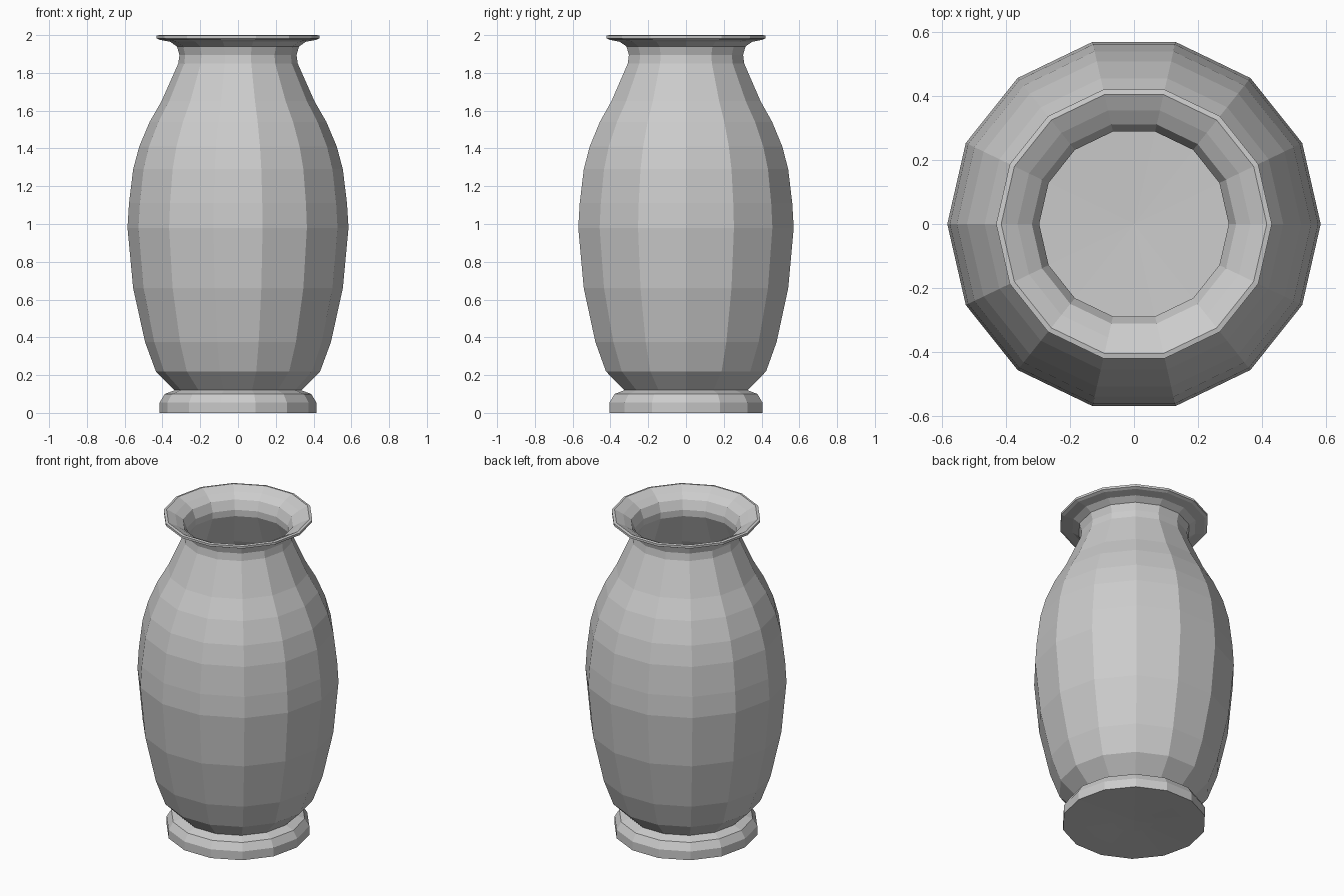
import bpy, bmesh
from math import cos, sin, tau

SIDES = 14

# Closed section (radius, height): underside, outer wall, lip, inner wall, inner floor
PROFILE = [
    (0, 0.015), (0.12, 0.012), (0.28, 0.005), (0.415, 0),
    (0.415, 0.055), (0.388, 0.10), (0.335, 0.12),
    (0.435, 0.22), (0.492, 0.375), (0.555, 0.66), (0.585, 0.98),
    (0.577, 1.11), (0.555, 1.29), (0.523, 1.41), (0.468, 1.54),
    (0.405, 1.65), (0.316, 1.85), (0.31, 1.895), (0.323, 1.94),
    (0.36, 1.965), (0.415, 1.975), (0.432, 1.983), (0.432, 1.997), (0.416, 2.0),
    (0.365, 1.975), (0.32, 1.945), (0.297, 1.89), (0.297, 1.85),
    (0.385, 1.65), (0.45, 1.53), (0.535, 1.29), (0.565, 0.98),
    (0.535, 0.66), (0.47, 0.375), (0.415, 0.23), (0.31, 0.14), (0, 0.13),
]


def lathe(name, profile, sides):
    bm = bmesh.new()
    rings = []
    for r, z in profile:
        n = 1 if r == 0 else sides
        rings.append([bm.verts.new((r * cos(tau * i / sides), r * sin(tau * i / sides), z))
                      for i in range(n)])
    for a, b in zip(rings, rings[1:]):
        for i in range(sides):
            j = (i + 1) % sides
            corners = [a[i % len(a)], a[j % len(a)], b[j % len(b)], b[i % len(b)]]
            bm.faces.new(list(dict.fromkeys(corners)))
    bmesh.ops.recalc_face_normals(bm, faces=bm.faces)
    mesh = bpy.data.meshes.new(name)
    bm.to_mesh(mesh)
    bm.free()
    obj = bpy.data.objects.new(name, mesh)
    bpy.context.collection.objects.link(obj)
    return obj


# Hollow vase with foot and flared lip
lathe("vase", PROFILE, SIDES)
